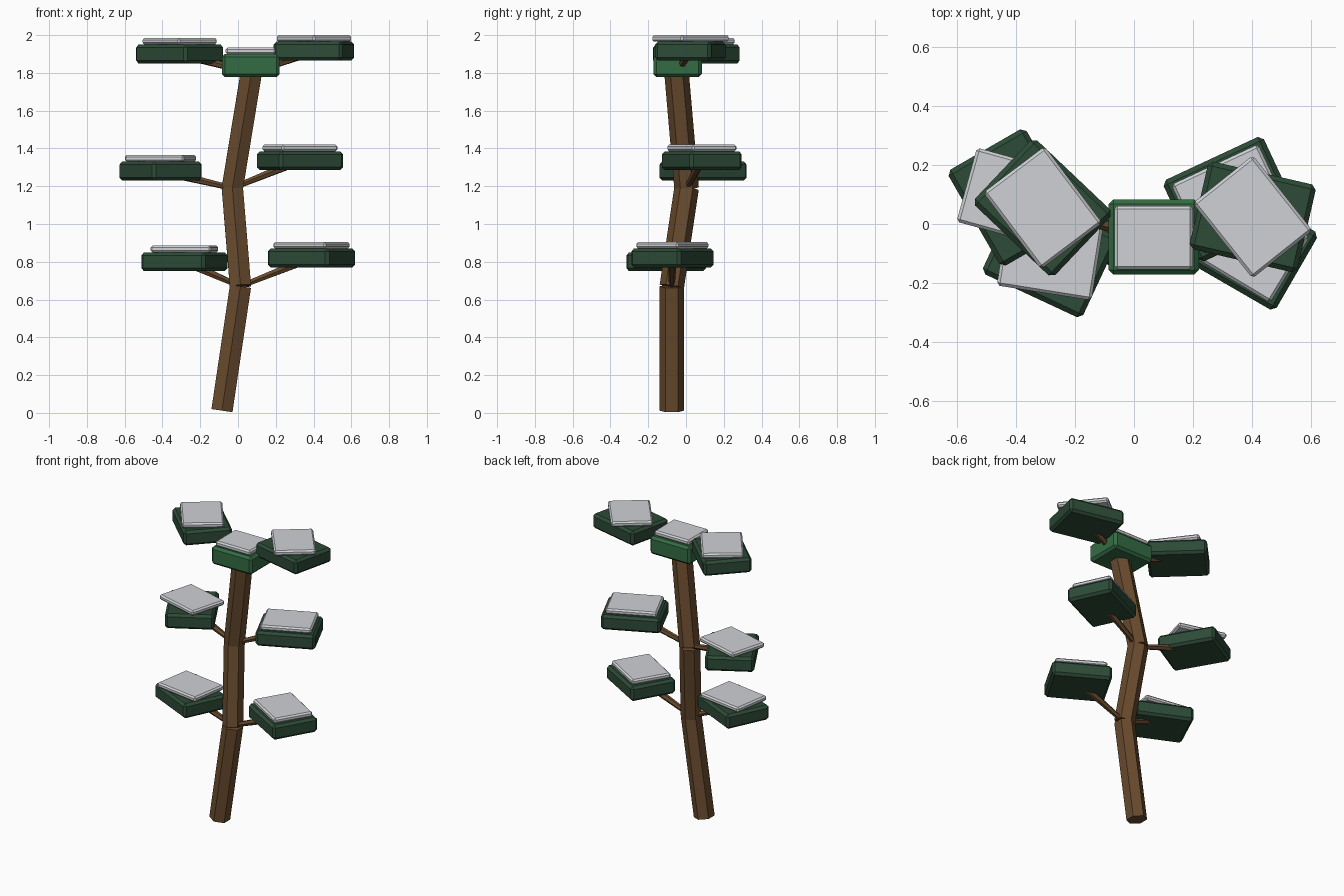
import bpy
import math
from mathutils import Vector

cube = bpy.data.objects.get("Cube")
if cube:
    bpy.data.objects.remove(cube, do_unlink=True)


def material(name, rgb):
    m = bpy.data.materials.new(name)
    m.use_nodes = True
    color = (*rgb, 1.0)
    m.diffuse_color = color
    m.node_tree.nodes["Principled BSDF"].inputs["Base Color"].default_value = color
    return m


BARK = material("brown bark", (0.14, 0.07, 0.027))
PINE = material("dark pine green", (0.026, 0.07, 0.038))
CROWN = material("bright crown green", (0.034, 0.15, 0.057))
SNOW = material("pale grey snow", (0.62, 0.64, 0.66))


def limb(name, start, end, r_start, r_end):
    """Six-sided limb running between two points."""
    a, b = Vector(start), Vector(end)
    axis = b - a
    bpy.ops.mesh.primitive_cone_add(vertices=6, radius1=r_start, radius2=r_end,
                                    depth=axis.length, location=(a + b) / 2)
    ob = bpy.context.object
    ob.name = name
    ob.rotation_mode = 'QUATERNION'
    ob.rotation_quaternion = Vector((0, 0, 1)).rotation_difference(axis)
    ob.data.materials.append(BARK)


def slab(name, center, size, angle, bevel, mat):
    """Chamfered box turned about the vertical."""
    bpy.ops.mesh.primitive_cube_add(size=1, location=center,
                                    rotation=(0, 0, math.radians(angle)))
    ob = bpy.context.object
    ob.name = name
    ob.scale = size
    bpy.ops.object.transform_apply(location=False, rotation=False, scale=True)
    mod = ob.modifiers.new("chamfer", 'BEVEL')
    mod.width = bevel
    mod.segments = 1
    ob.data.materials.append(mat)


# Crooked trunk in three straight sections
nodes = [(-0.085, -0.075, 0.012), (0.013, -0.075, 0.67),
         (-0.03, 0.003, 1.19), (0.07, -0.05, 1.8)]
for i, part in enumerate(("lower", "middle", "upper")):
    limb(part + "_trunk", nodes[i], nodes[i + 1], 0.065, 0.065)

# Tiers: name, trunk node, x, y, bottom height, foliage angle, snow angle
tiers = [
    ("lower_right", 1, -0.284, -0.105, 0.75, -25, -9),
    ("lower_left", 1, 0.389, -0.072, 0.77, -30, -31),
    ("middle_right", 2, -0.41, 0.09, 1.23, -60, -15.5),
    ("middle_left", 2, 0.328, 0.084, 1.285, 25, 25),
    ("upper_right", 3, -0.309, 0.055, 1.85, -43.5, -53),
    ("upper_left", 3, 0.402, 0.024, 1.865, -13, -51.5),
]
for name, node, x, y, z, turn, snow_turn in tiers:
    limb(name + "_branch", nodes[node], (x, y, z + 0.05), 0.015, 0.025)
    slab(name + "_foliage", (x, y, z + 0.05), (0.375, 0.305, 0.1), turn, 0.016, PINE)
    slab(name + "_snow", (x, y, z + 0.1175), (0.325, 0.26, 0.035), snow_turn, 0.01, SNOW)

# Crown block on top of the trunk
slab("crown_foliage", (0.067, -0.044, 1.838), (0.306, 0.255, 0.122), 0, 0.016, CROWN)
slab("crown_snow", (0.067, -0.046, 1.916), (0.265, 0.215, 0.036), 0, 0.01, SNOW)
